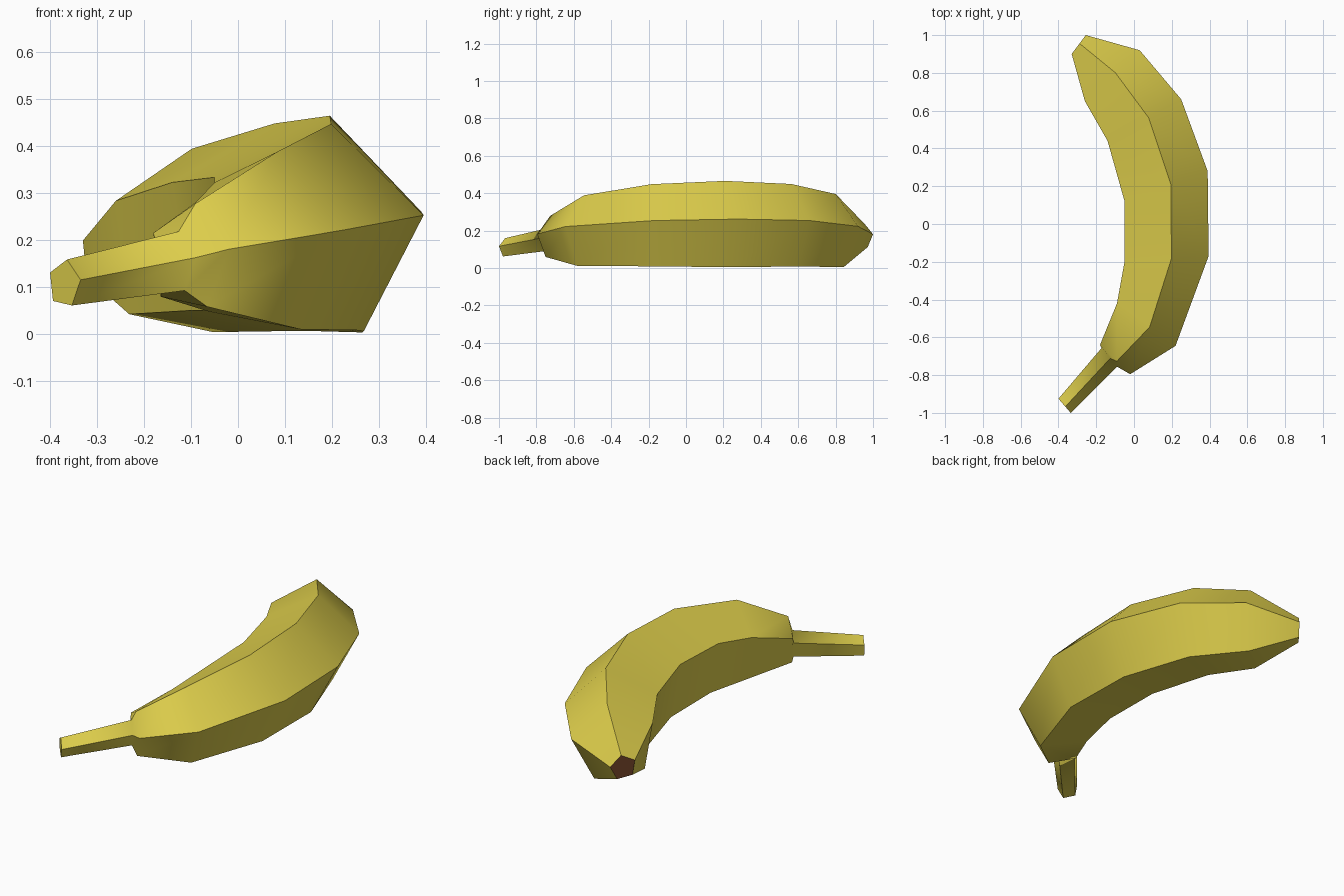
import bpy, bmesh
from math import sin, cos, radians, hypot

if "Cube" in bpy.data.objects:
    bpy.data.objects.remove(bpy.data.objects["Cube"])


def material(name, rgb):
    m = bpy.data.materials.new(name)
    m.diffuse_color = (*rgb, 1)
    m.use_nodes = True
    m.node_tree.nodes["Principled BSDF"].inputs["Base Color"].default_value = m.diffuse_color
    return m


yellow = material("banana yellow", (0.72, 0.61, 0.07))
brown = material("tip brown", (0.15, 0.05, 0.02))

# Pentagon stations, stem end to tip: inner edge (x, y), outer edge (x, y), centre z
STATIONS = [
    ((-0.40, -0.925), (-0.335, -1.00), 0.108),   # stem end
    ((-0.172, -0.657), (-0.09, -0.755), 0.153),  # stem root
    ((-0.18, -0.64), (-0.02, -0.795), 0.163),    # shoulder
    ((-0.09, -0.42), (0.22, -0.645), 0.19),
    ((-0.05, -0.20), (0.395, -0.17), 0.217),
    ((-0.05, 0.12), (0.39, 0.28), 0.223),
    ((-0.14, 0.44), (0.25, 0.66), 0.217),
    ((-0.26, 0.65), (0.03, 0.92), 0.19),
    ((-0.33, 0.90), (-0.255, 1.00), 0.17),       # blossom tip
]
ANGLES = [radians(9 + 72 * k) for k in range(5)]
C_OUT, C_IN = cos(ANGLES[0]), cos(ANGLES[2])


def pentagon(bm, inner, outer, z):
    """Upright regular pentagon whose widest corners hit the two plan points."""
    dx, dy = outer[0] - inner[0], outer[1] - inner[1]
    width = hypot(dx, dy)
    r = width / (C_OUT - C_IN)
    verts = []
    for a in ANGLES:
        t = (cos(a) - C_IN) / (C_OUT - C_IN)
        verts.append(bm.verts.new((inner[0] + dx * t, inner[1] + dy * t,
                                   max(0.0, z + r * 0.985 * sin(a)))))
    return verts


# Skin lofted through the stations
bm = bmesh.new()
rings = [pentagon(bm, *s) for s in STATIONS]
for a, b in zip(rings, rings[1:]):
    for k in range(5):
        n = (k + 1) % 5
        bm.faces.new((a[k], a[n], b[n], b[k])).smooth = True
        # Long ridges stay crisp
        bm.edges.get((a[k], b[k])).smooth = False

# End caps: yellow stem end, brown blossom tip
bm.faces.new(rings[0])
tip = bm.faces.new(rings[-1])
tip.material_index = 1
for ring in (rings[0], rings[-1]):
    for k in range(5):
        bm.edges.get((ring[k], ring[(k + 1) % 5])).smooth = False
bmesh.ops.recalc_face_normals(bm, faces=bm.faces)

mesh = bpy.data.meshes.new("banana")
bm.to_mesh(mesh)
bm.free()
mesh.materials.append(yellow)
mesh.materials.append(brown)
bpy.context.collection.objects.link(bpy.data.objects.new("banana", mesh))
